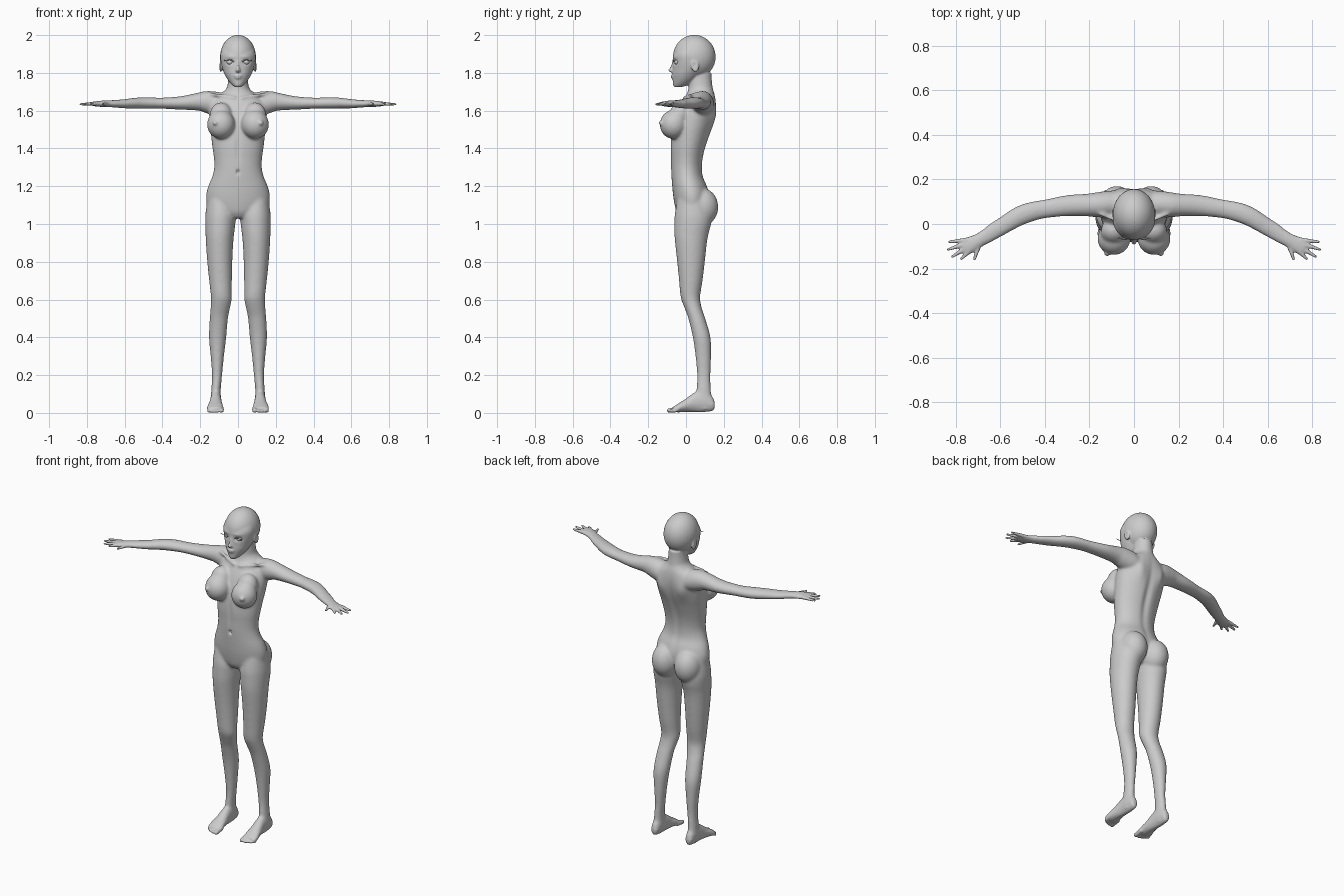
import bpy, bmesh, math
from mathutils import Vector, Matrix

ORDER = {'x': lambda s, a, b: (s, a, b), 'y': lambda s, a, b: (a, s, b), 'z': lambda s, a, b: (a, b, s)}


def spline(rows, sub=4):
    out = []
    for i in range(len(rows) - 1):
        p0, p1, p2, p3 = (rows[max(0, min(len(rows) - 1, i + k))] for k in (-1, 0, 1, 2))
        for j in range(sub):
            t = j / sub
            out.append([b + 0.5 * t * (c - a + t * (2*a - 5*b + 4*c - d + t * (3*(b - c) + d - a)))
                        for a, b, c, d in zip(p0, p1, p2, p3)])
    return out + [list(rows[-1])]


def loft(bm, axis, rows, n=28):
    """Skin elliptical sections; each row is position, then low/high extents."""
    rings = []
    for s, a0, a1, b0, b1 in spline(rows):
        ring = []
        for k in range(n):
            t = 2 * math.pi * k / n
            ring.append(bm.verts.new(ORDER[axis](s, (a0 + a1) / 2 + (a1 - a0) / 2 * math.cos(t),
                                                 (b0 + b1) / 2 + (b1 - b0) / 2 * math.sin(t))))
        rings.append(ring)
    for r, q in zip(rings, rings[1:]):
        for k in range(n):
            bm.faces.new((r[k], r[(k + 1) % n], q[(k + 1) % n], q[k]))
    bm.faces.new(rings[0][::-1])
    bm.faces.new(rings[-1])


def ball(bm, c, r, tilt=0):
    m = Matrix.Translation(c) @ Matrix.Rotation(tilt, 4, 'X') @ Matrix.Diagonal((*r, 1))
    bmesh.ops.create_uvsphere(bm, u_segments=32, v_segments=20, radius=1, matrix=m)


def limb(bm, p, q, r0, r1):
    p, q = Vector(p), Vector(q)
    d = q - p
    m = Matrix.Translation((p + q) / 2) @ d.to_track_quat('Z', 'Y').to_matrix().to_4x4()
    bmesh.ops.create_cone(bm, cap_ends=True, segments=14, radius1=r0, radius2=r1, depth=d.length, matrix=m)
    ball(bm, p, (r0,) * 3)
    ball(bm, q, (r1,) * 3)


def mirror(bm):
    dup = bmesh.ops.duplicate(bm, geom=bm.verts[:] + bm.edges[:] + bm.faces[:])['geom']
    for v in [g for g in dup if isinstance(g, bmesh.types.BMVert)]:
        v.co.x *= -1


def finish(bm, name):
    bmesh.ops.recalc_face_normals(bm, faces=bm.faces[:])
    me = bpy.data.meshes.new(name)
    bm.to_mesh(me)
    bm.free()
    for p in me.polygons:
        p.use_smooth = True
    ob = bpy.data.objects.new(name, me)
    bpy.context.collection.objects.link(ob)
    return ob


bm = bmesh.new()
# Arm and palm
loft(bm, 'x', [(.06, .04, .14, 1.58, 1.69), (.12, .03, .147, 1.575, 1.702), (.17, .03, .142, 1.587, 1.704),
               (.21, .034, .136, 1.6, 1.696), (.3, .035, .13, 1.605, 1.677), (.4, .025, .11, 1.61, 1.669),
               (.45, .012, .102, 1.61, 1.67), (.5, -.006, .09, 1.61, 1.671), (.55, -.032, .066, 1.611, 1.668),
               (.6, -.06, .032, 1.612, 1.661), (.65, -.087, 0, 1.616, 1.657), (.69, -.106, -.034, 1.619, 1.655),
               (.72, -.126, -.05, 1.62, 1.653), (.75, -.14, -.06, 1.622, 1.65), (.77, -.13, -.068, 1.626, 1.647)])
# Fingers and thumb
for a, b in (((.75, -.072), (.828, -.08)), ((.755, -.09), (.834, -.114)), ((.753, -.108), (.815, -.146)),
             ((.742, -.124), (.775, -.156)), ((.695, -.095), (.716, -.158))):
    limb(bm, (*a, 1.637), (*b, 1.634), .0115, .0065)
# Leg
loft(bm, 'z', [(1.13, .03, .162, -.045, .11), (1.05, .012, .173, -.06, .135), (1.0, .014, .174, -.062, .133),
               (.95, .02, .172, -.062, .12), (.9, .025, .17, -.058, .111), (.8, .03, .163, -.047, .1),
               (.7, .032, .153, -.037, .088), (.64, .033, .146, -.032, .078), (.6, .033, .143, -.025, .075),
               (.55, .043, .146, -.006, .085), (.5, .053, .15, .012, .102), (.4, .062, .154, .036, .13),
               (.3, .074, .145, .05, .133), (.2, .084, .138, .058, .13), (.12, .091, .142, .055, .132),
               (.06, .09, .145, .05, .14), (.02, .095, .14, .06, .138)])
# Foot and toes
loft(bm, 'y', [(.152, .107, .128, .03, .06), (.142, .096, .139, .012, .085), (.1, .089, .146, .005, .12),
               (.05, .087, .148, .005, .112), (0, .082, .156, .005, .077), (-.04, .077, .164, .003, .05),
               (-.07, .08, .16, .005, .03)])
for x, y, r in ((.088, -.088, .0125), (.109, -.087, .0095), (.125, -.081, .009), (.14, -.073, .0085), (.154, -.062, .008)):
    limb(bm, (x, -.04, .02), (x, y, r), r * 1.1, r)
# Chest, hips and collarbone
ball(bm, (.09, -.066, 1.527), (.074, .073, .077))
ball(bm, (.09, -.035, 1.575), (.06, .055, .07), -.3)
ball(bm, (.12, -.129, 1.535), (.014, .015, .014))
ball(bm, (.077, .085, 1.09), (.078, .086, .1))
limb(bm, (.018, -.012, 1.668), (.15, .045, 1.69), .009, .009)
# Ear
ball(bm, (.091, .047, 1.838), (.009, .021, .035), .2)
mirror(bm)

# Torso and neck
loft(bm, 'z', [(z, -w, w, a, b) for z, w, a, b in (
    (1.03, .05, -.03, .07), (1.06, .12, -.05, .1), (1.1, .162, -.06, .12), (1.15, .169, -.068, .125),
    (1.2, .158, -.073, .113), (1.25, .137, -.077, .092), (1.3, .126, -.08, .087), (1.35, .128, -.081, .092),
    (1.4, .135, -.083, .104), (1.46, .142, -.08, .124), (1.52, .149, -.07, .144), (1.58, .153, -.052, .157),
    (1.63, .148, -.03, .16), (1.67, .125, -.006, .156), (1.695, .085, .007, .15), (1.72, .06, .013, .142),
    (1.76, .052, .015, .137), (1.8, .05, .02, .135))], 40)
# Skull, face, nose and lips
ball(bm, (0, .044, 1.885), (.095, .113, .116))
loft(bm, 'z', [(z, -w, w, a, b) for z, w, a, b in (
    (1.724, .015, -.06, -.03), (1.735, .03, -.068, .01), (1.76, .052, -.07, .05), (1.79, .07, -.073, .08),
    (1.82, .082, -.071, .1), (1.86, .091, -.07, .1), (1.9, .093, -.067, .1), (1.94, .08, -.045, .1))], 40)
loft(bm, 'z', [(z, -w, w, a, -.04) for z, w, a in (
    (1.87, .007, -.071), (1.845, .007, -.077), (1.825, .01, -.087), (1.813, .014, -.094), (1.803, .012, -.083))])
ball(bm, (0, -.07, 1.784), (.022, .011, .006))
ball(bm, (0, -.069, 1.774), (.018, .011, .006))

# Fuse everything into one skin
rough = finish(bm, "rough")
mod = rough.modifiers.new("fuse", 'REMESH')
mod.mode = 'VOXEL'
mod.voxel_size = .0052
fused = bpy.data.meshes.new_from_object(rough.evaluated_get(bpy.context.evaluated_depsgraph_get()))
bpy.data.objects.remove(rough)
bm = bmesh.new()
bm.from_mesh(fused)

# Blend the joints, keeping hands, feet and face crisp
bmesh.ops.smooth_vert(bm, verts=bm.verts[:], factor=.5, use_axis_x=True, use_axis_y=True, use_axis_z=True)
soft = [v for v in bm.verts if abs(v.co.x) < .68 and .05 < v.co.z < 1.72
        and (v.co - Vector((math.copysign(.12, v.co.x), -.14, 1.535))).length > .022]
for _ in range(14):
    bmesh.ops.smooth_vert(bm, verts=soft, factor=.5, use_axis_x=True, use_axis_y=True, use_axis_z=True)

# Sculpted dents and swells: centre, size, push
for c, r, d in (((0, .13, 1.4), (.022, .06, .2), (0, -.012, 0)),      # spine
                ((.08, .15, 1.57), (.04, .03, .07), (0, .014, 0)),    # shoulder blade
                ((0, -.08, 1.275), (.008, .02, .011), (0, .014, 0)),  # navel
                ((0, -.08, 1.4), (.014, .03, .08), (0, .005, 0)),     # midline
                ((.042, -.06, 1.857), (.019, .03, .012), (0, .01, 0)),  # eye socket
                ((.042, -.06, 1.885), (.025, .03, .008), (0, -.003, 0)),  # brow
                ((.1, .045, 1.84), (.01, .01, .018), (-.006, 0, 0))):  # ear hollow
    for v in bm.verts:
        s = math.copysign(1, v.co.x)
        e = sum(((p - q) / w) ** 2 for p, q, w in zip((abs(v.co.x), v.co.y, v.co.z), c, r))
        if e < 9:
            f = math.exp(-e)
            v.co += Vector((d[0] * s * f, d[1] * f, d[2] * f))
finish(bm, "body")

# Eyes and lashes
bm = bmesh.new()
ball(bm, (.042, -.045, 1.857), (.018, .0165, .0145))
mirror(bm)
finish(bm, "eyes")
bm = bmesh.new()
lash = [(.024, -.065, 1.86), (.034, -.07, 1.868), (.048, -.07, 1.869), (.062, -.063, 1.864), (.074, -.064, 1.866)]
for a, b in zip(lash, lash[1:]):
    limb(bm, a, b, .002, .0015)
mirror(bm)
finish(bm, "eyelashes")
